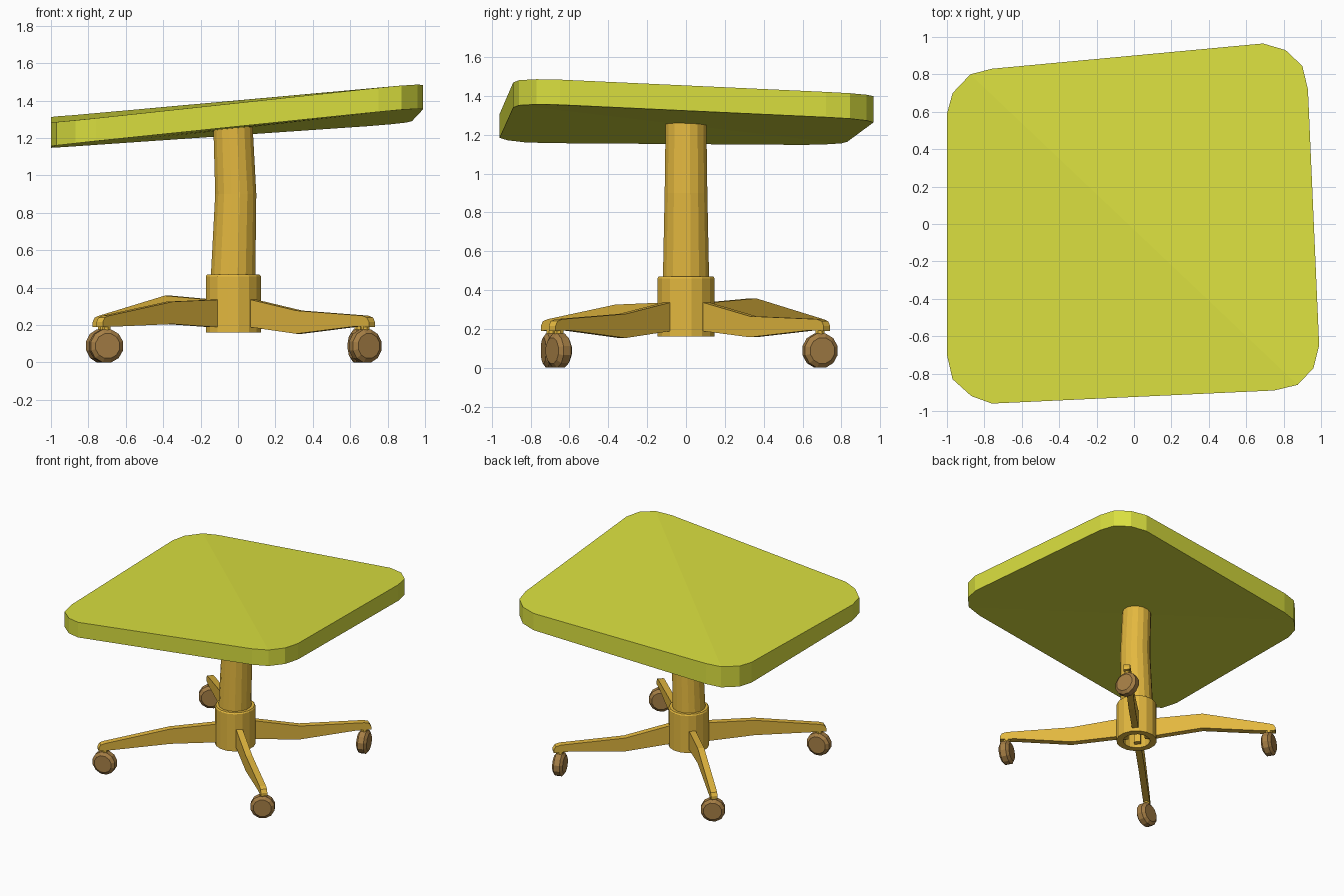
import bpy, bmesh
from math import cos, sin, pi, radians
from mathutils import Vector, Matrix

if "Cube" in bpy.data.objects:
    bpy.data.objects.remove(bpy.data.objects["Cube"])


def material(name, rgb):
    m = bpy.data.materials.new(name)
    m.diffuse_color = (*rgb, 1)
    m.use_nodes = True
    m.node_tree.nodes["Principled BSDF"].inputs["Base Color"].default_value = m.diffuse_color
    return m


LIME = material("lime", (0.70, 0.74, 0.05))
WOOD = material("amber", (0.77, 0.48, 0.05))
DARK = material("dark_brown", (0.38, 0.21, 0.06))


def finish(name, bm, mat):
    bmesh.ops.recalc_face_normals(bm, faces=bm.faces)
    me = bpy.data.meshes.new(name)
    bm.to_mesh(me)
    bm.free()
    me.materials.append(mat)
    ob = bpy.data.objects.new(name, me)
    bpy.context.collection.objects.link(ob)
    return ob


def skin(name, rings, mat, closed=False, caps=True):
    """Join a series of equal-length point rings with quads."""
    bm = bmesh.new()
    vs = [[bm.verts.new(p) for p in r] for r in rings]
    n = len(vs[0])
    for i in range(len(vs) if closed else len(vs) - 1):
        a, b = vs[i], vs[(i + 1) % len(vs)]
        for j in range(n):
            k = (j + 1) % n
            bm.faces.new((a[j], a[k], b[k], b[j]))
    if caps and not closed:
        bm.faces.new(vs[0])
        bm.faces.new(vs[-1])
    return finish(name, bm, mat)


def circle(cx, z, r, n=16):
    return [(cx + r * cos(2 * pi * (i + .5) / n), r * sin(2 * pi * (i + .5) / n), z) for i in range(n)]


# Warped table top: rounded outline, each face folded along one diagonal
outline = [(-1, .59), (-.97, .70), (-.875, .80), (-.76, .83), (.69, .965), (.81, .93), (.90, .845), (.93, .72),
           (.99, -.65), (.96, -.77), (.875, -.86), (.75, -.89), (-.76, -.96), (-.87, -.92), (-.97, -.83), (-1, -.70)]


def warp(x, y, fl, fr, bl, br):
    u, v = (x + .8) / 1.6, (y + .85) / 1.7
    return (1 - v) * (fl + (fr - fl) * u) + v * (bl + (br - bl) * u)


bm = bmesh.new()
upper = [bm.verts.new((x, y, warp(x, y, 1.303, 1.472, 1.327, 1.408))) for x, y in outline]
lower = [bm.verts.new((x, y, warp(x, y, 1.178, 1.343, 1.160, 1.275))) for x, y in outline]
for ring in (upper, lower):
    bm.faces.new(ring[2:11])
    bm.faces.new(ring[10:] + ring[:3])
for i in range(16):
    j = (i + 1) % 16
    bm.faces.new((upper[i], upper[j], lower[j], lower[i]))
finish("table_top", bm, LIME)

# Slightly bent column
skin("column", [circle(-.027, .30, .12), circle(-.026, .47, .121), circle(-.012, .90, .112),
                circle(-.027, 1.27, .107)], WOOD)

# Hollow hub with a chamfered rim
HX = -.025
skin("hub", [circle(HX, z, r) for z, r in
             ((.16, .15), (.46, .15), (.47, .143), (.47, .10), (.16, .10))], WOOD, closed=True)

# Legs and casters: wheel x, y, knee top, knee bottom, wheel axis yaw
legs = {"front_left": (-.705, -.695, .325, .205, -78), "front_right": (.68, -.655, .277, .153, -60),
        "back_left": (-.725, .69, .357, .235, -60), "back_right": (.645, .69, .265, .157, 18)}
for name, (x, y, kt, kb, yaw) in legs.items():
    d = Vector((x - HX, y, 0))
    L = d.length
    d.normalize()
    side = Vector((-d.y, d.x, 0)) * .024
    profile = [(.06, .34), (.15, .335), (.5 * L, kt), (L, .25), (L + .035, .24), (L + .05, .215), (L + .05, .19),
               (L - .06, .192), (.5 * L, kb), (.15, .188), (.06, .188)]
    pts = [Vector((HX, 0, z)) + d * r for r, z in profile]
    skin(name + "_leg", [[p - side for p in pts], [p + side for p in pts]], WOOD)

    stem = skin(name + "_caster_stem", [circle(0, z, .025, 8) for z in (.12, .20)], WOOD)
    stem.location = (x, y, 0)

    wheel = skin(name + "_caster_wheel", [circle(0, h, r, 12) for h, r in
                 ((-.04, .068), (-.022, .091), (.022, .091), (.04, .068))], DARK)
    wheel.matrix_world = (Matrix.Translation((x, y, .088)) @ Matrix.Rotation(radians(yaw), 4, 'Z')
                          @ Matrix.Rotation(pi / 2, 4, 'Y'))
